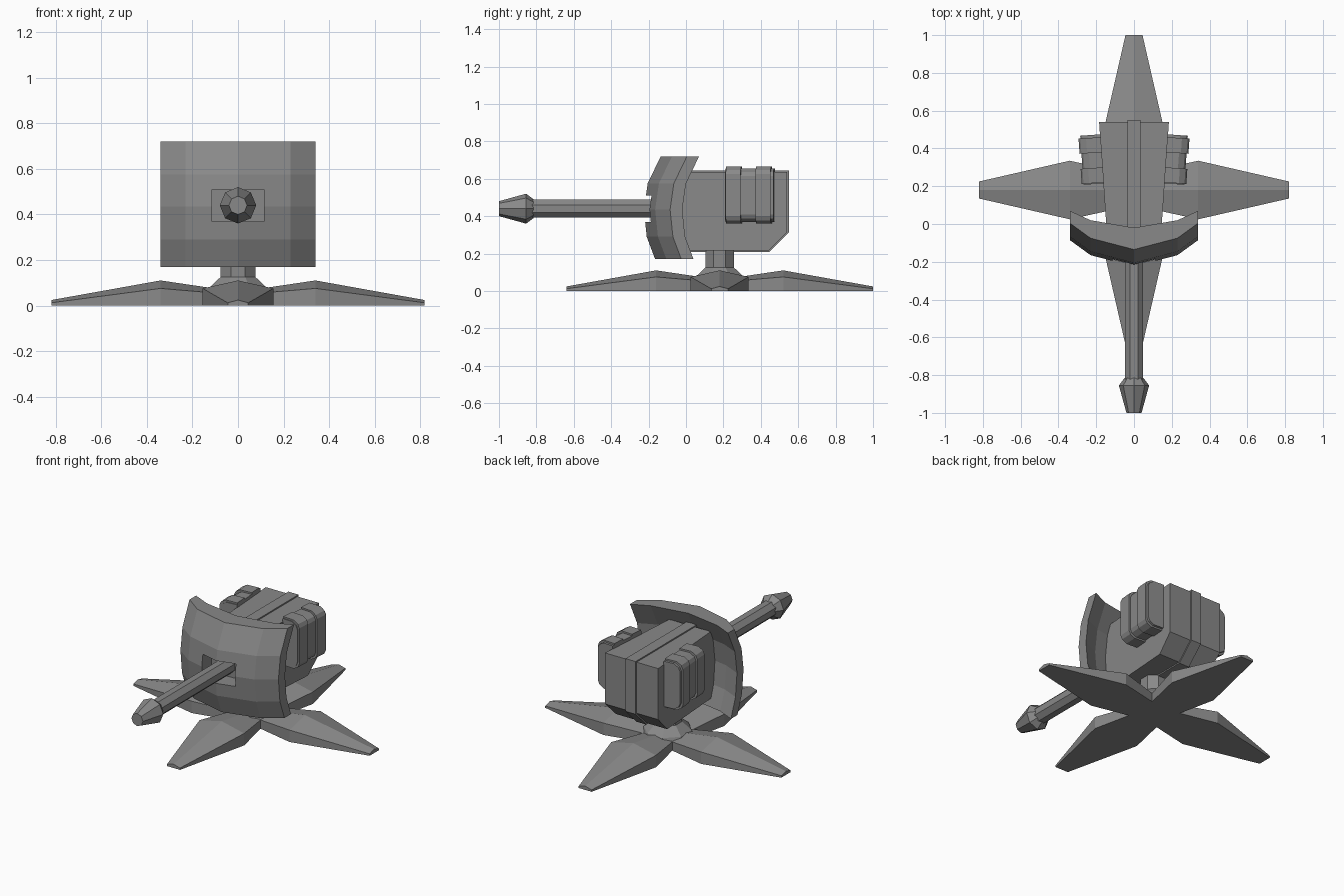
import bpy, bmesh, math
from mathutils import Matrix, Vector

if "Cube" in bpy.data.objects:
    bpy.data.objects.remove(bpy.data.objects["Cube"])

GREY = (0.25, 0.25, 0.25, 1)
metal = bpy.data.materials.new("grey metal")
metal.use_nodes = True
metal.diffuse_color = GREY
metal.node_tree.nodes["Principled BSDF"].inputs["Base Color"].default_value = GREY

PIVOT = Vector((0, 0.18, 0))


def finish(name, bm):
    bmesh.ops.recalc_face_normals(bm, faces=bm.faces)
    me = bpy.data.meshes.new(name)
    bm.to_mesh(me)
    bm.free()
    me.materials.append(metal)
    ob = bpy.data.objects.new(name, me)
    bpy.context.scene.collection.objects.link(ob)
    return ob


def loft(name, rings, matrix=Matrix()):
    """Skin a list of equal-sized closed rings and cap both ends."""
    bm = bmesh.new()
    vs = [[bm.verts.new(matrix @ Vector(p)) for p in ring] for ring in rings]
    for a, b in zip(vs, vs[1:]):
        n = len(a)
        for i in range(n):
            bm.faces.new((a[i], a[(i + 1) % n], b[(i + 1) % n], b[i]))
    bm.faces.new(vs[0])
    bm.faces.new(vs[-1])
    return finish(name, bm)


def turned(name, stations, matrix, phase=0.5):
    """Eight-sided lathe along local z from (radius, height) stations."""
    rings = [[(r * math.cos((i + phase) * math.pi / 4),
               r * math.sin((i + phase) * math.pi / 4), z) for i in range(8)]
             for r, z in stations]
    return loft(name, rings, matrix)


# Four ridged legs: (radius, half width, edge height, ridge height)
leg_stations = [(0.0, 0.005, 0.04, 0.055), (0.103, 0.103, 0.055, 0.075),
                (0.34, 0.155, 0.075, 0.11), (0.82, 0.045, 0.012, 0.024)]
for i, side in enumerate(("left", "back", "right", "front")):
    rings = [[(r, -w, 0), (r, -w, e), (r, 0, t), (r, w, e), (r, w, 0)]
             for r, w, e, t in leg_stations]
    loft(side + "_leg", rings, Matrix.Translation(PIVOT) @ Matrix.Rotation(i * math.pi / 2, 4, "Z"))

# Hub and pillar
turned("pillar", [(0.15, 0.05), (0.14, 0.075), (0.083, 0.125), (0.083, 0.24)],
       Matrix.Translation(PIVOT))

# Tapered gun body with a chamfered lower back
outline = [(-0.10, 0.27), (-0.04, 0.215), (0.44, 0.215), (0.54, 0.315),
           (0.54, 0.635), (-0.04, 0.635), (-0.10, 0.58)]


def half_width(y):
    return 0.147 + 0.07 * y


loft("body", [[(s * half_width(y), y, z) for y, z in outline] for s in (-1, 1)])

# Raised centre strip running round the body
strip = [(-0.06, 0.207), (0.444, 0.207), (0.55, 0.312), (0.55, 0.643), (-0.06, 0.643)]
loft("body_strip", [[(x, y, z) for y, z in strip] for x in (-0.035, 0.035)])


# Side packs with two raised bands
def pack_ring(y, grow):
    x0, x1, z0, z1, c = 0.0, 0.108 + grow, 0.37 - grow, 0.655 + grow, 0.04
    return [(x0, y, z0), (x1 - c, y, z0), (x1 - 0.01, y, z0 + 0.018), (x1, y, z0 + c),
            (x1, y, z1 - c), (x1 - 0.01, y, z1 - 0.018), (x1 - c, y, z1), (x0, y, z1)]


pack_parts = [("pack", -0.13, 0.13, 0.0), ("pack_front_band", -0.125, -0.045, 0.01),
              ("pack_back_band", 0.035, 0.115, 0.01)]
for side, s in (("left", 1), ("right", -1)):
    place = (Matrix.Scale(s, 4, (1, 0, 0)) @ Matrix.Translation((0.168, 0.345, 0))
             @ Matrix.Rotation(-0.07, 4, "Z"))
    for part, y0, y1, grow in pack_parts:
        loft(side + "_" + part, [pack_ring(y0, grow), pack_ring(y1, grow)], place)

# Curved shield: columns are (x, front offset, back offset), rows are (z, y)
columns = [(-0.34, 0.14, 0.205), (-0.23, 0.06, 0.155), (0, 0, 0.115),
           (0.23, 0.06, 0.155), (0.34, 0.14, 0.205)]
rows = [(0.17, -0.165), (0.29, -0.21), (0.435, -0.225), (0.575, -0.205), (0.72, -0.135)]
shield = loft("shield", [[(x, y + f, z) for x, f, b in columns] +
                         [(x, y + b, z) for x, f, b in reversed(columns)] for z, y in rows])

# Slot through the shield for the barrel
bm = bmesh.new()
bmesh.ops.create_cube(bm, size=1, matrix=Matrix.Translation((0, -0.15, 0.44))
                      @ Matrix.Diagonal((0.23, 0.4, 0.14, 1)))
cutter = finish("slot_cutter", bm)
cutter.hide_render = True
cutter.hide_viewport = True
cutter.display_type = "WIRE"
cut = shield.modifiers.new("slot", "BOOLEAN")
cut.operation = "DIFFERENCE"
cut.solver = "EXACT"
cut.object = cutter

# Barrel and flared muzzle, pointing forward
forward = Matrix.Translation((0, 0, 0.44)) @ Matrix.Rotation(math.pi / 2, 4, "X")
turned("barrel", [(0.052, 0.08), (0.052, 0.84)], forward)
turned("muzzle", [(0.05, 0.815), (0.08, 0.855), (0.04, 1.0)], forward, 0)
